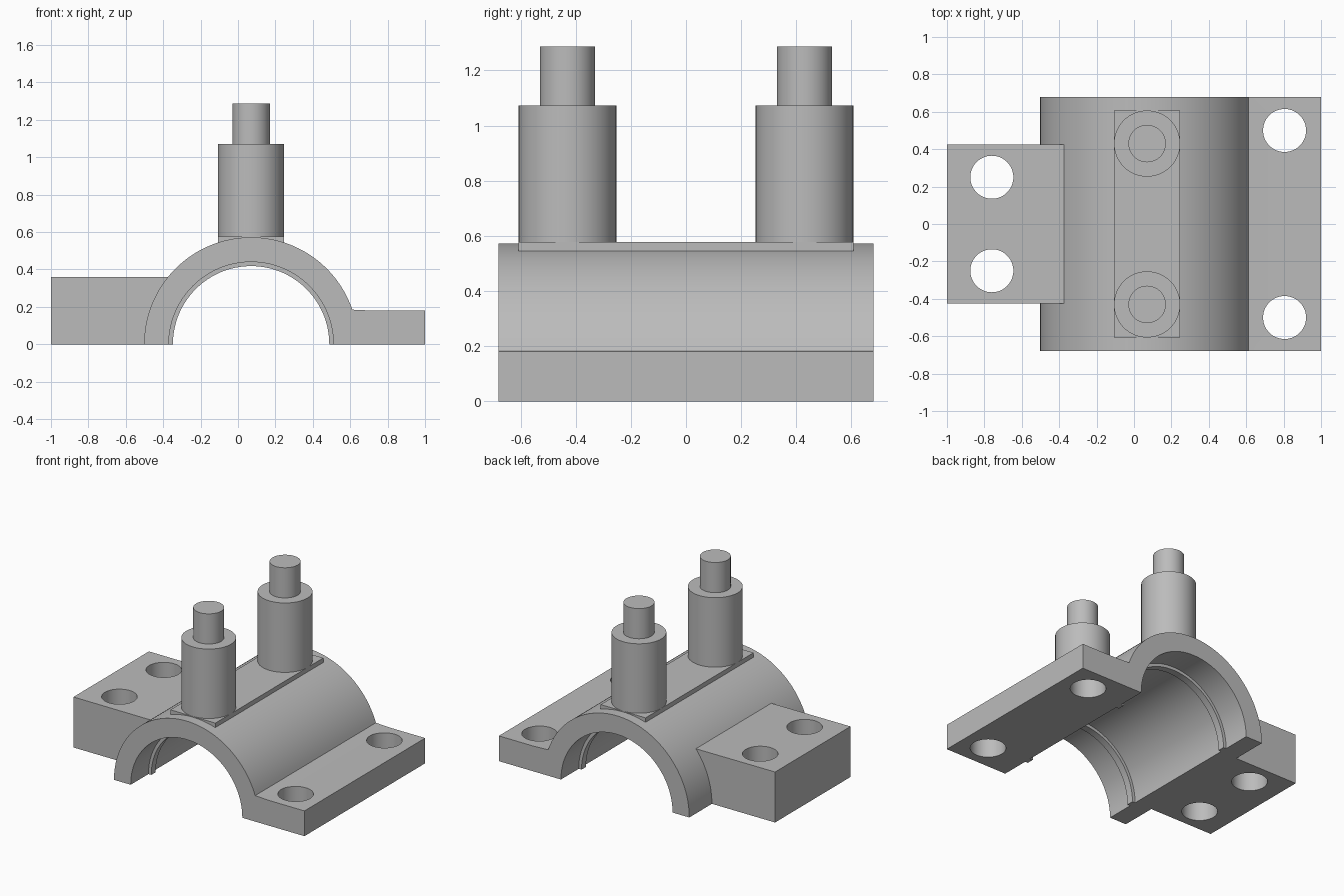
import bpy
import bmesh
from math import sin, cos, asin, pi, radians

CX = 0.07          # axis of the half-round saddle
R_OUT, R_IN, R_RIB = 0.572, 0.44, 0.418
HALF = 0.68        # half length of the saddle

if "Cube" in bpy.data.objects:
    bpy.data.objects.remove(bpy.data.objects["Cube"], do_unlink=True)

grey = bpy.data.materials.new("machined grey")
grey.use_nodes = True
colour = (0.5, 0.5, 0.5, 1)
grey.diffuse_color = colour
grey.node_tree.nodes["Principled BSDF"].inputs["Base Color"].default_value = colour


def arc(radius, start, end, steps=64):
    """Points on an arc around the saddle axis, as (x, z)."""
    angles = [start + (end - start) * i / steps for i in range(steps + 1)]
    return [(CX + radius * cos(a), radius * sin(a)) for a in angles]


def finish(obj):
    obj.data.materials.clear()
    obj.data.materials.append(grey)
    bpy.ops.object.select_all(action='DESELECT')
    obj.select_set(True)
    bpy.context.view_layer.objects.active = obj
    bpy.ops.object.shade_smooth_by_angle(angle=radians(25))
    return obj


def extrude(name, profile, y0, y1):
    """Extrude an (x, z) profile along y."""
    bm = bmesh.new()
    face = bm.faces.new([bm.verts.new((x, y0, z)) for x, z in profile])
    new = bmesh.ops.extrude_face_region(bm, geom=[face])["geom"]
    moved = [g for g in new if isinstance(g, bmesh.types.BMVert)]
    bmesh.ops.translate(bm, verts=moved, vec=(0, y1 - y0, 0))
    bmesh.ops.recalc_face_normals(bm, faces=bm.faces)
    mesh = bpy.data.meshes.new(name)
    bm.to_mesh(mesh)
    bm.free()
    obj = bpy.data.objects.new(name, mesh)
    bpy.context.collection.objects.link(obj)
    return obj


def cylinder(name, x, y, z0, z1, radius):
    bpy.ops.mesh.primitive_cylinder_add(vertices=64, radius=radius, depth=z1 - z0,
                                        location=(x, y, (z0 + z1) / 2))
    obj = bpy.context.object
    obj.name = name
    return obj


def drill(obj, x, offset):
    """Cut a pair of bolt holes through a flange."""
    for y in (-offset, offset):
        cutter = cylinder("hole_cutter", x, y, -0.1, 0.6, 0.115)
        mod = obj.modifiers.new("bolt_hole", 'BOOLEAN')
        mod.operation, mod.solver, mod.object = 'DIFFERENCE', 'EXACT', cutter
        bpy.context.view_layer.objects.active = obj
        bpy.ops.object.modifier_apply(modifier=mod.name)
        bpy.data.objects.remove(cutter, do_unlink=True)


# Half-round saddle with the long thin flange
meet = asin(0.185 / R_OUT)
profile = (arc(R_IN, pi, 0) + [(1, 0), (1, 0.18), (0.72, 0.18)]
           + arc(R_OUT, meet, pi))
saddle = extrude("saddle_and_flange", profile, -HALF, HALF)
drill(saddle, 0.805, 0.5)
finish(saddle)

# Thick mounting block hugging the other side
block = extrude("mounting_block",
                [(-1, 0)] + arc(R_OUT - 0.002, pi, pi - asin(0.36 / R_OUT), 20) + [(-1, 0.36)],
                -0.425, 0.425)
drill(block, -0.76, 0.25)
finish(block)

# Flat pad on the crown
pad = extrude("crown_pad", [(CX - 0.177, 0.545), (CX + 0.177, 0.545),
                            (CX + 0.177, 0.577), (CX - 0.177, 0.577)], -0.608, 0.608)
finish(pad)

# Inner ribs, bosses and pins, front and back
for side, label in ((-1, "front"), (1, "back")):
    rib = extrude(label + "_inner_rib",
                  arc(R_IN + 0.002, 0, pi) + arc(R_RIB, pi, 0),
                  side * 0.43, side * 0.48)
    finish(rib)
    y = side * 0.43
    finish(cylinder(label + "_boss", CX, y, 0.56, 1.072, 0.177))
    finish(cylinder(label + "_pin", CX, y, 1.06, 1.287, 0.1))
